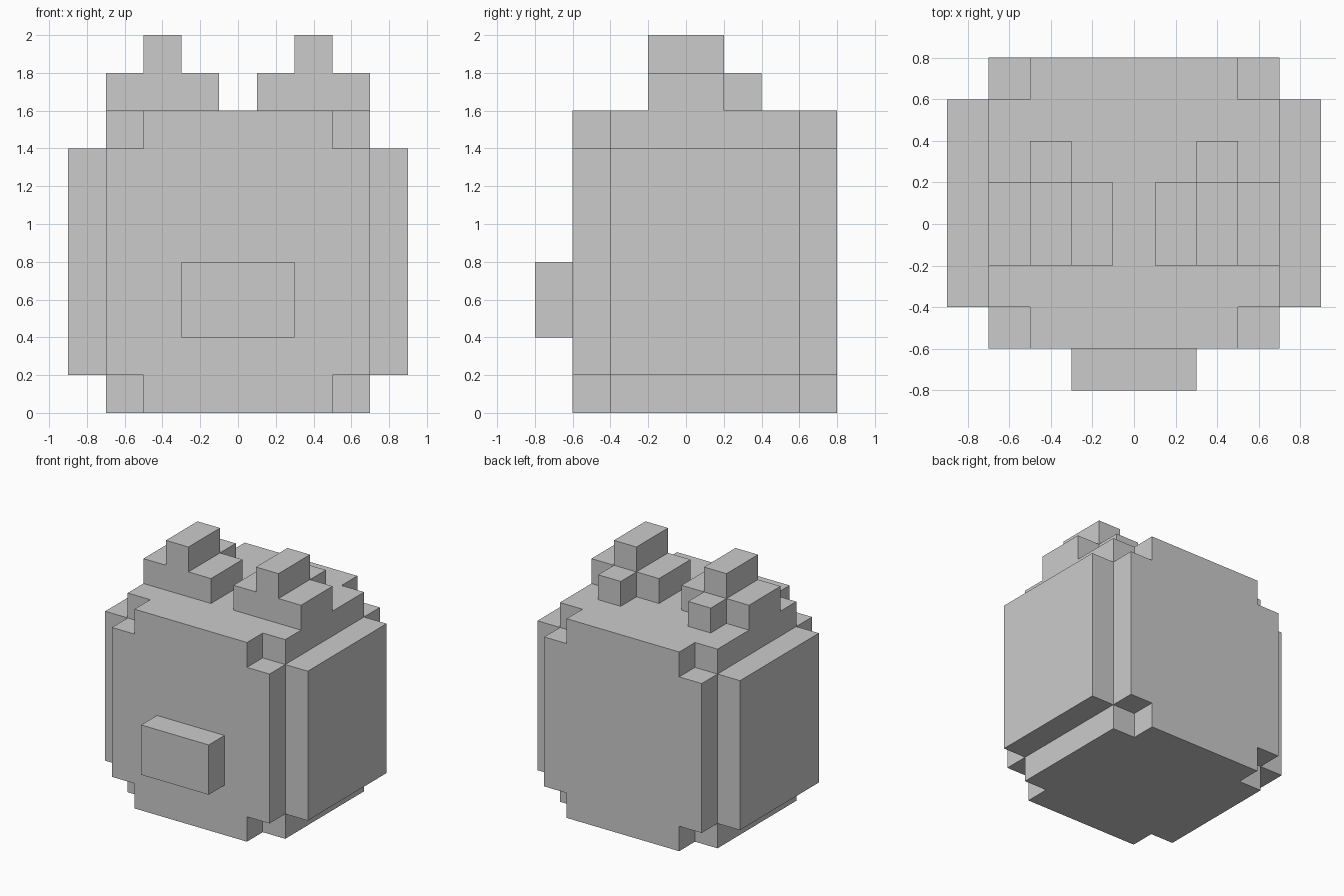
import bpy, bmesh
from mathutils import Matrix, Vector

if "Cube" in bpy.data.objects:
    bpy.data.objects.remove(bpy.data.objects["Cube"])


def add_mesh(name, bm):
    bmesh.ops.recalc_face_normals(bm, faces=bm.faces)
    mesh = bpy.data.meshes.new(name)
    bm.to_mesh(mesh)
    bm.free()
    obj = bpy.data.objects.new(name, mesh)
    bpy.context.collection.objects.link(obj)
    return obj


def add_box(bm, lo, hi):
    lo, hi = Vector(lo), Vector(hi)
    m = Matrix.Translation((lo + hi) / 2) @ Matrix.Diagonal((*(hi - lo), 1))
    bmesh.ops.create_cube(bm, size=1, matrix=m)


def box(name, lo, hi):
    bm = bmesh.new()
    add_box(bm, lo, hi)
    return add_mesh(name, bm)


def extrude_y(name, profile, y0, y1):
    bm = bmesh.new()
    face = bm.faces.new([bm.verts.new((x, y0, z)) for x, z in profile])
    ext = bmesh.ops.extrude_face_region(bm, geom=[face], use_keep_orig=True)
    verts = [g for g in ext["geom"] if isinstance(g, bmesh.types.BMVert)]
    bmesh.ops.translate(bm, verts=verts, vec=(0, y1 - y0, 0))
    return add_mesh(name, bm)


# Body block with a small cube cut out of each of its eight corners
body = box("body", (-0.7, -0.6, 0), (0.7, 0.8, 1.6))
bm = bmesh.new()
for x in (-0.7, 0.7):
    for y in (-0.6, 0.8):
        for z in (0, 1.6):
            add_box(bm, (x - 0.2, y - 0.2, z - 0.2), (x + 0.2, y + 0.2, z + 0.2))
cutter = add_mesh("corner_cutter", bm)
cutter.hide_render = True
mod = body.modifiers.new("corner_notches", 'BOOLEAN')
mod.operation = 'DIFFERENCE'
mod.solver = 'EXACT'
mod.object = cutter
bpy.context.view_layer.objects.active = body
bpy.ops.object.modifier_apply(modifier=mod.name)
bpy.data.objects.remove(cutter)

# Snout
box("snout", (-0.3, -0.8, 0.4), (0.3, -0.6, 0.8))

# Side panels and stepped ears, left and right
EAR = [(-0.3, 1.6), (0.3, 1.6), (0.3, 1.8), (0.1, 1.8),
       (0.1, 2.0), (-0.1, 2.0), (-0.1, 1.8), (-0.3, 1.8)]
for side, s in (("left", -1), ("right", 1)):
    box(f"{side}_side_panel", (s * 0.8 - 0.1, -0.4, 0.2), (s * 0.8 + 0.1, 0.6, 1.4))
    cx = s * 0.4
    extrude_y(f"{side}_ear", [(cx + x, z) for x, z in EAR], -0.2, 0.2)
    box(f"{side}_ear_back", (cx - 0.1, 0.2, 1.6), (cx + 0.1, 0.4, 1.8))
